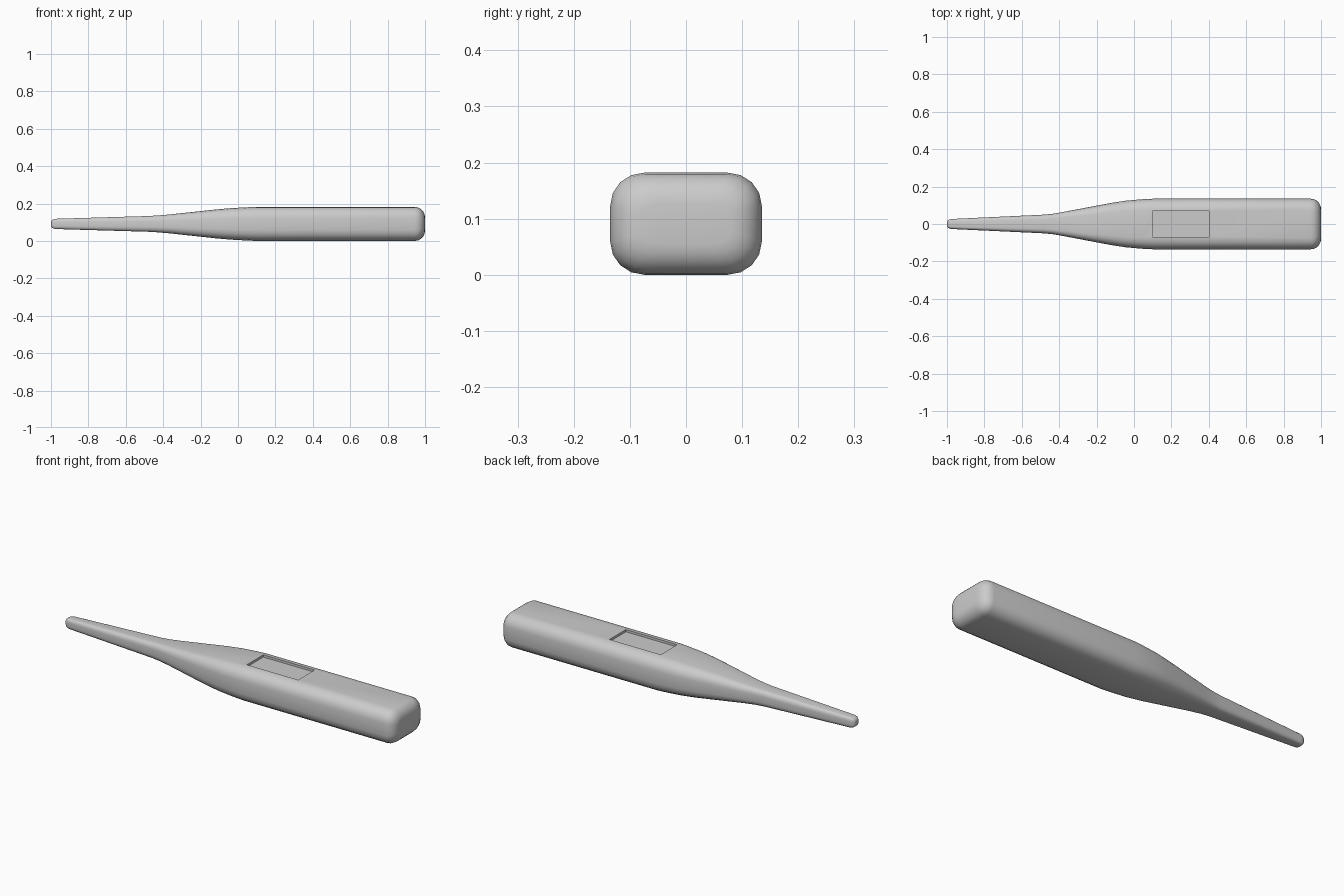
import bpy, bmesh
from math import sin, cos, pi

if "Cube" in bpy.data.objects:
    bpy.data.objects.remove(bpy.data.objects["Cube"])

CZ = 0.091   # height of the centre line


def section(bm, x, hy, hz, ry, rz, steps=4):
    """Ring of vertices: rectangle with elliptical corners, across x."""
    ring = []
    for q, (sy, sz) in enumerate([(1, 1), (-1, 1), (-1, -1), (1, -1)]):
        for i in range(steps + 1):
            a = (q + i / steps) * pi / 2
            ring.append(bm.verts.new((x, sy * (hy - ry) + ry * cos(a),
                                      CZ + sz * (hz - rz) + rz * sin(a))))
    return ring


# main stations: x, half width, half height
stations = [(-0.97, 0.027, 0.0275), (-0.48, 0.05, 0.042), (-0.43, 0.055, 0.045),
            (-0.37, 0.066, 0.05), (-0.12, 0.113, 0.077), (-0.04, 0.125, 0.084),
            (0.04, 0.132, 0.0885), (0.10, 0.135, 0.091), (0.945, 0.135, 0.091)]


def rounded_end(x, hy, hz, r, sign):
    """Extra stations that roll an end over with radius r."""
    out = []
    for i in range(1, 6):
        a = i / 5 * pi / 2
        inset = r * (1 - cos(a))
        out.append((x + sign * r * sin(a), hy - inset, hz - inset))
    return out


tip = rounded_end(*stations[0], 0.03 * 0.6, -1)
tip = [(-0.97 + (x + 0.97) / 0.6, hy, hz) for x, hy, hz in tip]
stations = tip[::-1] + stations + rounded_end(*stations[-1], 0.055, 1)

# thermometer body, lofted
bm = bmesh.new()
rings = [section(bm, x, hy, hz, hy * 0.45, hz * 0.64) for x, hy, hz in stations]
for a, b in zip(rings, rings[1:]):
    for i in range(len(a)):
        j = (i + 1) % len(a)
        bm.faces.new((a[i], a[j], b[j], b[i]))
bm.faces.new(rings[0])
bm.faces.new(rings[-1])
bmesh.ops.recalc_face_normals(bm, faces=bm.faces)
mesh = bpy.data.meshes.new("thermometer_body")
bm.to_mesh(mesh)
bm.free()
body = bpy.data.objects.new("thermometer_body", mesh)
bpy.context.collection.objects.link(body)

# shallow display window cut into the top
bpy.ops.mesh.primitive_cube_add(size=1, location=(0.25, 0, 0.22))
cutter = bpy.context.object
cutter.name = "display_cutter"
cutter.scale = (0.30, 0.137, 0.10)
cutter.hide_render = True
cutter.display_type = 'WIRE'
cut = body.modifiers.new("display_recess", 'BOOLEAN')
cut.operation = 'DIFFERENCE'
cut.solver = 'EXACT'
cut.object = cutter

bpy.ops.object.select_all(action='DESELECT')
body.select_set(True)
bpy.context.view_layer.objects.active = body
bpy.ops.object.modifier_apply(modifier=cut.name)
bpy.data.objects.remove(cutter)
bpy.ops.object.shade_smooth_by_angle(angle=pi / 5)
